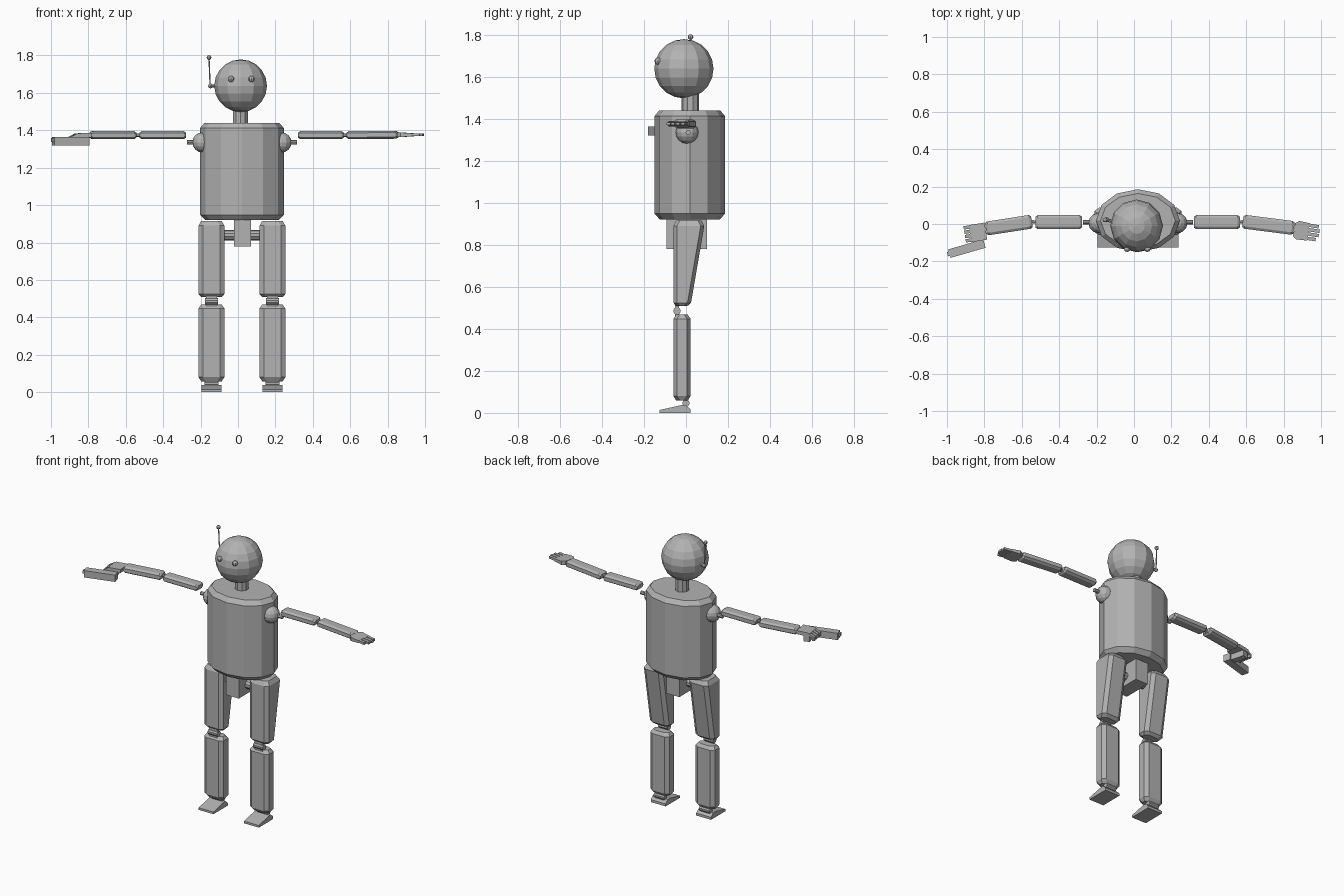
import bpy, bmesh, math
from mathutils import Vector, Matrix

if "Cube" in bpy.data.objects:
    bpy.data.objects.remove(bpy.data.objects["Cube"])

MID = 0.021  # the body's line of symmetry
grey = bpy.data.materials.new("robot grey")
grey.diffuse_color = (0.45, 0.45, 0.45, 1)
grey.use_nodes = True
grey.node_tree.nodes["Principled BSDF"].inputs["Base Color"].default_value = grey.diffuse_color


def finish(name, bm):
    bmesh.ops.recalc_face_normals(bm, faces=bm.faces[:])
    me = bpy.data.meshes.new(name)
    bm.to_mesh(me)
    bm.free()
    me.materials.append(grey)
    ob = bpy.data.objects.new(name, me)
    bpy.context.collection.objects.link(ob)
    return ob


def loft(name, rings, matrix=Matrix()):
    """Skin a list of equal-sized point rings and cap both ends."""
    bm = bmesh.new()
    vs = [[bm.verts.new(matrix @ Vector(p)) for p in ring] for ring in rings]
    n = len(rings[0])
    for a, b in zip(vs, vs[1:]):
        for i in range(n):
            bm.faces.new((a[i], a[(i + 1) % n], b[(i + 1) % n], b[i]))
    bm.faces.new(vs[0])
    bm.faces.new(vs[-1])
    return finish(name, bm)


def ellipse(cx, cy, rx, ry, z, n):
    return [(cx + rx * math.sin(2 * math.pi * i / n),
             cy + ry * math.cos(2 * math.pi * i / n), z) for i in range(n)]


def octagon(x0, x1, y0, y1, z, cx, cy):
    """Rectangle with its corners cut off."""
    return [(x0 + cx, y0, z), (x1 - cx, y0, z), (x1, y0 + cy, z), (x1, y1 - cy, z),
            (x1 - cx, y1, z), (x0 + cx, y1, z), (x0, y1 - cy, z), (x0, y0 + cy, z)]


def along(a, b):
    """Matrix that lays local z from a towards b, local y staying world up."""
    z = (Vector(b) - Vector(a)).normalized()
    y = Vector((0, 0, 1))
    m = Matrix((y.cross(z), y, z)).transposed().to_4x4()
    m.translation = Vector(a)
    return m


def rod(name, a, b, r, n=10):
    d = Vector(b) - Vector(a)
    bm = bmesh.new()
    m = Matrix.Translation((Vector(a) + Vector(b)) / 2) @ d.to_track_quat('Z', 'Y').to_matrix().to_4x4()
    bmesh.ops.create_cone(bm, cap_ends=True, segments=n, radius1=r, radius2=r, depth=d.length, matrix=m)
    return finish(name, bm)


def ball(name, c, r, seg=12, rings=8):
    bm = bmesh.new()
    bmesh.ops.create_uvsphere(bm, u_segments=seg, v_segments=rings, radius=r, matrix=Matrix.Translation(c))
    return finish(name, bm)


def box(name, x, y, z, matrix=Matrix()):
    return loft(name, [[(x[0], y[0], h), (x[1], y[0], h), (x[1], y[1], h), (x[0], y[1], h)] for h in z], matrix)


def limb(name, a, b):
    """Chamfered arm segment from a to b."""
    n = (Vector(b) - Vector(a)).length
    def ring(s, z):
        return octagon(-0.037 + s, 0.037 - s, -0.021 + s, 0.021 - s, z, 0.013, 0.009)
    return loft(name, [ring(0.008, 0), ring(0, 0.012), ring(0, n - 0.012), ring(0.008, n)], along(a, b))


# Torso, neck and head
loft("torso", [ellipse(MID, 0.018, 0.197, 0.142, 0.92, 12), ellipse(MID, 0.018, 0.224, 0.168, 0.948, 12),
               ellipse(MID, 0.018, 0.224, 0.168, 1.412, 12), ellipse(MID, 0.018, 0.2, 0.145, 1.44, 12)])
rod("neck", (0.013, 0.02, 1.43), (0.013, 0.02, 1.54), 0.042, 10)
ball("head", (0.014, -0.01, 1.638), 0.141, 12, 10)
for x in (-0.037, 0.072):
    ball("eye", (x, -0.133, 1.674), 0.017, 8, 6)

# Antenna on the side of the head
rod("antenna_mount", (-0.152, 0.024, 1.637), (-0.11, 0.012, 1.637), 0.009, 8)
ball("antenna_base", (-0.147, 0.024, 1.637), 0.013, 8, 6)
rod("antenna_rod", (-0.149, 0.024, 1.637), (-0.155, 0.022, 1.785), 0.0035, 6)
ball("antenna_tip", (-0.155, 0.022, 1.789), 0.013, 8, 6)

# Pelvis and hip axle
box("pelvis", (-0.022, 0.07), (-0.092, 0.1), (0.78, 0.925))
rod("hip_axle", (-0.1, 0.0, 0.84), (0.142, 0.0, 0.84), 0.028)

# Legs
for s in (-1, 1):
    cx = MID + s * 0.163
    def leg_ring(z, back, inset):
        return octagon(cx - 0.069 + inset, cx + 0.069 - inset, -0.06 + inset, back - inset, z, 0.024, 0.017)
    loft("thigh", [leg_ring(0.508, 0.02, 0.014), leg_ring(0.524, 0.024, 0),
                   leg_ring(0.89, 0.087, 0), leg_ring(0.915, 0.088, 0.014)])
    loft("shin", [leg_ring(0.058, 0.022, 0.014), leg_ring(0.08, 0.022, 0),
                  leg_ring(0.448, 0.022, 0), leg_ring(0.468, 0.022, 0.014)])
    rod("knee_axle", (cx - 0.034, -0.043, 0.485), (cx + 0.034, -0.043, 0.485), 0.018)
    box("knee_block", (cx - 0.03, cx + 0.03), (-0.052, -0.034), (0.46, 0.515))
    rod("ankle_axle", (cx - 0.037, 0, 0.046), (cx + 0.037, 0, 0.046), 0.017)
    box("ankle_block", (cx - 0.03, cx + 0.03), (-0.01, 0.01), (0.03, 0.065))
    # Wedge foot: side profile swept across its width
    side = [(-0.125, 0), (0.022, 0), (0.022, 0.016), (0, 0.037), (-0.022, 0.037), (-0.125, 0.014)]
    loft("foot", [[(x, y, z) for y, z in side] for x in (cx - 0.053, cx + 0.053)])

# Shoulders and arms; the bent arm is on the -x side
for s, elbow_in, elbow_out, wrist in ((-1, -0.527, -0.546, (-0.792, -0.025, 1.374)),
                                      (1, 0.566, 0.582, (0.856, -0.022, 1.376))):
    ball("shoulder", (MID + s * 0.211, 0.005, 1.335), 0.054, 12, 8)
    rod("shoulder_pin", (MID + s * 0.24, 0.01, 1.335), (MID + s * 0.294, 0.01, 1.335), 0.012, 8)
    limb("upper_arm", (MID + s * 0.299, 0.01, 1.374), (elbow_in, 0.01, 1.374))
    limb("forearm", (elbow_out, 0.013, 1.374), wrist)
    rod("elbow_pin", (elbow_in - s * 0.01, 0.01, 1.374), (elbow_out + s * 0.01, 0.013, 1.374), 0.01, 6)

# Open hand: tapered palm with four fingers, in a frame turned with the forearm
turn = Matrix.Translation((0.856, -0.03, 1.376)) @ Matrix.Rotation(math.radians(-9), 4, 'Z')
loft("palm", [[(x, -w, -t), (x, w, -t), (x, w, t), (x, -w, t)]
              for x, w, t in ((0, 0.035, 0.013), (0.02, 0.05, 0.012), (0.078, 0.047, 0.008))], turn)
for i, tip in enumerate((0.122, 0.135, 0.136, 0.128)):
    y = -0.035 + i * 0.0235
    box("finger", (0.075, tip), (y - 0.009, y + 0.009), (-0.007, 0.007), turn)

# Gripping hand: palm slopes out, fingers curl down round the handle
turn = Matrix.Translation((-0.792, -0.036, 1.374)) @ Matrix.Rotation(math.radians(9), 4, 'Z')
loft("grip_palm", [[(x, -0.048, z - 0.012), (x, 0.044, z - 0.012), (x, 0.044, z + 0.011), (x, -0.048, z + 0.011)]
                   for x, z in ((0, 0), (-0.07, -0.001), (-0.085, -0.005))], turn)
for i in range(4):
    y = -0.037 + i * 0.0235
    side = [(-0.08, 0.006), (-0.115, -0.012), (-0.115, -0.036), (-0.1, -0.036), (-0.1, -0.018), (-0.08, -0.01)]
    loft("curled_finger", [[(x, h, z) for x, z in side] for h in (y - 0.009, y + 0.009)], turn)

# Held tool: handle through the fist and a long body pointing outwards
turn = Matrix.Translation((-0.8, -0.103, 1.342)) @ Matrix.Rotation(math.radians(16), 4, 'Z')
box("tool_body", (-0.195, 0), (-0.025, 0.022), (-0.022, 0.022), turn)
box("tool_tip", (-0.206, -0.19), (-0.014, 0.01), (-0.004, 0.016), turn)
box("tool_handle", (-0.052, -0.012), (0.015, 0.11), (-0.018, 0.02), turn)
